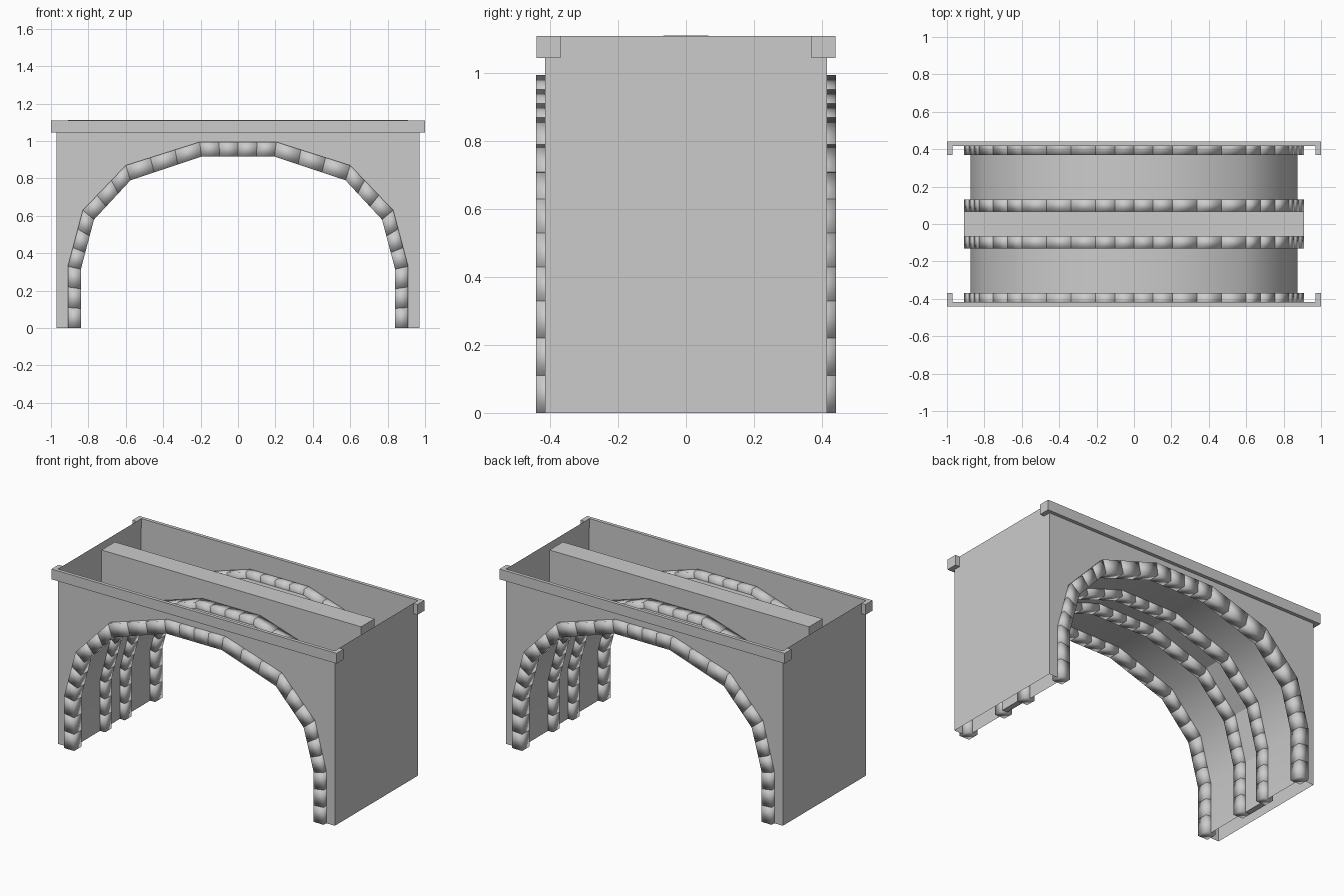
import bpy, bmesh
from mathutils import Vector

if "Cube" in bpy.data.objects:
    bpy.data.objects.remove(bpy.data.objects["Cube"])

# Arch outlines (x, z) for the right half; mirrored to the left
def mirrored(pts):
    return [(-x, z) for x, z in pts] + [(x, z) for x, z in reversed(pts)]

OUTER = mirrored([(.91, 0), (.91, .33), (.83, .63), (.60, .87), (.205, .995)])
INNER = mirrored([(.84, 0), (.84, .315), (.77, .58), (.575, .79), (.195, .917)])
MID = [((a[0] + b[0]) / 2, (a[1] + b[1]) / 2) for a, b in zip(OUTER, INNER)]


def finish(name, bm, angle=None, smooth=False, fix=True):
    if fix:
        bmesh.ops.recalc_face_normals(bm, faces=bm.faces)
    me = bpy.data.meshes.new(name)
    bm.to_mesh(me)
    bm.free()
    ob = bpy.data.objects.new(name, me)
    bpy.context.collection.objects.link(ob)
    if smooth:
        for p in me.polygons:
            p.use_smooth = True
    return ob


def panel(name, pts, extrude=None):
    """Flat polygon, optionally extruded into a solid."""
    bm = bmesh.new()
    f = bm.faces.new([bm.verts.new(p) for p in pts])
    if extrude:
        res = bmesh.ops.extrude_face_region(bm, geom=[f], use_keep_orig=True)
        vs = [v for v in res['geom'] if isinstance(v, bmesh.types.BMVert)]
        bmesh.ops.translate(bm, verts=vs, vec=Vector(extrude))
    return finish(name, bm)


def rib(name, y0, y1):
    """Arch ring of separate soft-shaded stones."""
    bm = bmesh.new()
    for i in range(len(OUTER) - 1):
        n = 4 if i == 4 else 3
        for k in range(n):
            vs = []
            for t in (k / n, (k + 1) / n):
                o = Vector(OUTER[i]).lerp(Vector(OUTER[i + 1]), t)
                c = Vector(INNER[i]).lerp(Vector(INNER[i + 1]), t)
                vs += [bm.verts.new(p) for p in (
                    (o.x, y0, o.y), (o.x, y1, o.y), (c.x, y1, c.y), (c.x, y0, c.y))]
            for q in ((0, 1, 2, 3), (4, 5, 6, 7), (0, 1, 5, 4),
                      (1, 2, 6, 5), (2, 3, 7, 6), (3, 0, 4, 7)):
                bm.faces.new([vs[j] for j in q])
    return finish(name, bm, smooth=True)


def vault(name, y0, y1):
    """Smooth barrel surface between two ribs."""
    bm = bmesh.new()
    a = [bm.verts.new((x, y0, z)) for x, z in MID]
    b = [bm.verts.new((x, y1, z)) for x, z in MID]
    for i in range(len(MID) - 1):
        bm.faces.new((a[i], b[i], b[i + 1], a[i + 1]))
    return finish(name, bm, smooth=True)


def spandrel(half_width, top, y):
    arch = [(x, y, z) for x, z in MID]
    return [(-half_width, y, 0), (-half_width, y, top), (half_width, y, top),
            (half_width, y, 0)] + arch[::-1]


for s, side in ((-1, "front"), (1, "back")):
    # Face wall with arch opening
    panel(side + "_wall", spandrel(.97, 1.05, s * .415))
    # Cornice strip with short corner returns
    plan = [(-1, .44), (1, .44), (1, .37), (.97, .37),
            (.97, .418), (-.97, .418), (-.97, .37), (-1, .37)]
    panel(side + "_cornice", [(x, s * y, 1.045) for x, y in plan], (0, 0, .065))
    # Stone ribs and vault surface
    rib(side + "_outer_rib", *sorted((s * .37, s * .442)))
    rib(side + "_inner_rib", *sorted((s * .067, s * .132)))
    vault(side + "_vault", *sorted((s * .132, s * .37)))

# Plain end walls
for s, side in ((-1, "left"), (1, "right")):
    panel(side + "_end_wall", [(s * .97, -.415, 0), (s * .97, .415, 0),
                               (s * .97, .415, 1.11), (s * .97, -.415, 1.11)])

# Dividing wall over the middle of the arch
panel("centre_wall", spandrel(.91, 1.112, -.067), (0, .134, 0))
